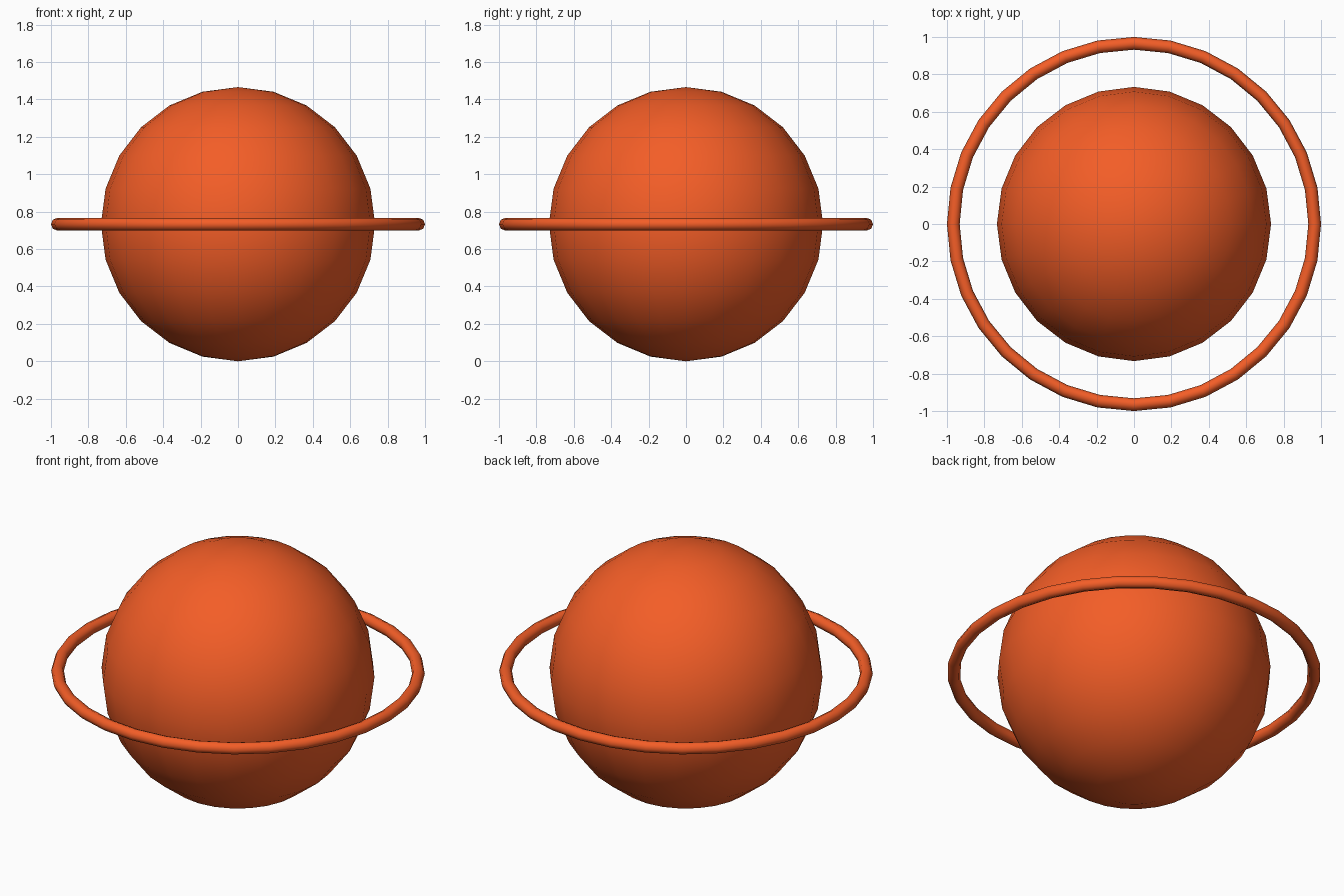
import bpy

if "Cube" in bpy.data.objects:
    bpy.data.objects.remove(bpy.data.objects["Cube"])

CENTER_Z = 0.733

mat = bpy.data.materials.new("orange")
mat.diffuse_color = (0.9, 0.11, 0.02, 1.0)
mat.use_nodes = True
mat.node_tree.nodes["Principled BSDF"].inputs["Base Color"].default_value = mat.diffuse_color


def finish(name):
    obj = bpy.context.object
    obj.name = name
    obj.data.materials.append(mat)
    bpy.ops.object.shade_smooth()


# Planet body: low-poly smooth sphere
bpy.ops.mesh.primitive_uv_sphere_add(segments=24, ring_count=12, radius=0.733,
                                     location=(0, 0, CENTER_Z))
finish("planet_body")

# Thin ring around the equator
bpy.ops.mesh.primitive_torus_add(major_segments=32, minor_segments=8,
                                 major_radius=0.966, minor_radius=0.034,
                                 location=(0, 0, CENTER_Z))
finish("planet_ring")
